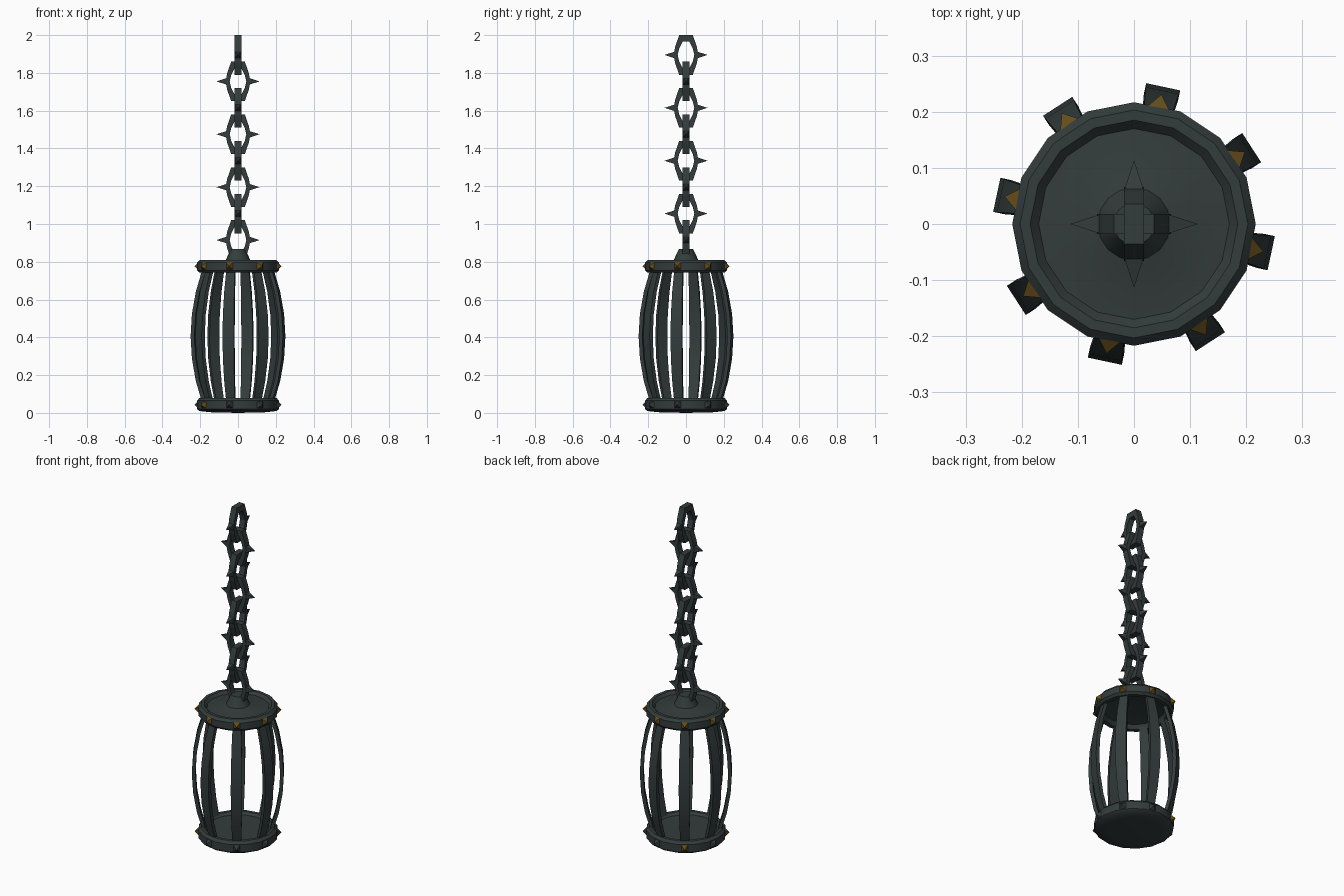
import bpy, bmesh, math
from mathutils import Vector, Matrix

if "Cube" in bpy.data.objects:
    bpy.data.objects.remove(bpy.data.objects["Cube"])


def mat(name, col):
    m = bpy.data.materials.new(name)
    m.diffuse_color = (*col, 1)
    m.use_nodes = True
    m.node_tree.nodes["Principled BSDF"].inputs["Base Color"].default_value = m.diffuse_color
    return m


iron = mat("dark_iron", (0.034, 0.045, 0.045))
brass = mat("old_brass", (0.13, 0.075, 0.012))


def make(name, verts, faces, material, smooth=None):
    me = bpy.data.meshes.new(name)
    me.from_pydata([tuple(v) for v in verts], [], faces)
    bm = bmesh.new()
    bm.from_mesh(me)
    bmesh.ops.remove_doubles(bm, verts=bm.verts, dist=1e-5)
    bmesh.ops.recalc_face_normals(bm, faces=bm.faces)
    bm.to_mesh(me)
    bm.free()
    me.materials.append(material)
    ob = bpy.data.objects.new(name, me)
    bpy.context.collection.objects.link(ob)
    if smooth:
        bpy.ops.object.select_all(action='DESELECT')
        ob.select_set(True)
        bpy.context.view_layer.objects.active = ob
        bpy.ops.object.shade_smooth_by_angle(angle=math.radians(smooth))
    return ob


def lathe(name, profile, n=16):
    # revolve an (r, z) profile that starts and ends on the axis
    verts, faces, k = [], [], len(profile)
    for i in range(n):
        a = 2 * math.pi * i / n
        verts += [(r * math.cos(a), r * math.sin(a), z) for r, z in profile]
    for i in range(n):
        j = (i + 1) % n
        for p in range(k - 1):
            a, b, c, d = i * k + p, j * k + p, j * k + p + 1, i * k + p + 1
            if profile[p][0] == 0:
                faces.append((a, c, d))
            elif profile[p + 1][0] == 0:
                faces.append((a, b, d))
            else:
                faces.append((a, b, c, d))
    return make(name, verts, faces, iron, 40)


def spike(name, matrix, half, length, material):
    # four-sided pyramid pointing along local +x
    v = [(0, -half, -half), (0, half, -half), (0, half, half), (0, -half, half), (length, 0, 0)]
    f = [(3, 2, 1, 0), (0, 1, 4), (1, 2, 4), (2, 3, 4), (3, 0, 4)]
    return make(name, [matrix @ Vector(p) for p in v], f, material)


# lid with raised rim and central mount
lathe("cage_lid", [(0, 0.785), (0.10, 0.778), (0.165, 0.765), (0.18, 0.742), (0.205, 0.742),
                   (0.217, 0.755), (0.217, 0.795), (0.203, 0.81), (0.185, 0.81), (0.17, 0.793),
                   (0.12, 0.797), (0.065, 0.81), (0.037, 0.868), (0, 0.868)])
# closed floor with rim
lathe("cage_floor", [(0, 0.0), (0.14, 0.003), (0.205, 0.01), (0.217, 0.02), (0.217, 0.065),
                     (0.203, 0.08), (0.185, 0.08), (0.17, 0.066), (0, 0.066)])

# bowed flat bars and rim studs
for i in range(8):
    ang = math.radians(33 + 45 * i)
    rot = Matrix.Rotation(ang, 4, 'Z')
    verts, faces, seg = [], [], 6
    for s in range(seg + 1):
        t = s / seg
        z = 0.05 + 0.71 * t
        bow = 1 - (2 * t - 1) ** 2
        r = 0.188 + 0.062 * bow
        w = 0.023 + 0.008 * bow
        verts += [rot @ Vector(p) for p in
                  ((r - 0.02, -w, z), (r, -w, z), (r, w, z), (r - 0.02, w, z))]
        if s:
            o = 4 * (s - 1)
            faces += [(o + q, o + (q + 1) % 4, o + 4 + (q + 1) % 4, o + 4 + q) for q in range(4)]
    faces += [(3, 2, 1, 0), tuple(4 * seg + q for q in range(4))]
    make(f"cage_bar_{i}", verts, faces, iron, 30)
    place = rot @ Matrix.Translation((0.208, 0, 0.777))
    spike(f"upper_stud_{i}", place, 0.022, 0.028, brass)
    place = rot @ Matrix.Translation((0.208, 0, 0.043))
    spike(f"lower_stud_{i}", place, 0.022, 0.028, brass if i in (2, 4) else iron)

# chain: angular links alternating by a quarter turn, spiked on both sides
quarter_out = [(0.036, 0.105), (0.057, 0.045), (0.066, 0.0)]
quarter_in = [(0.018, 0.07), (0.036, 0.034), (0.044, 0.0)]


def ring(q):
    right = q + [(x, -z) for x, z in reversed(q[:-1])]
    return right + [(-x, z) for x, z in reversed(right)]


outer, inner = ring(quarter_out), ring(quarter_in)
n = len(outer)
for i in range(8):
    m = Matrix.Translation((0, 0, 1.895 - 0.14 * i)) @ Matrix.Rotation(math.pi / 2 * ((i + 1) % 2), 4, 'Z')
    verts = [m @ Vector((x, y, z)) for pts, y in
             ((outer, -0.018), (inner, -0.018), (inner, 0.018), (outer, 0.018)) for x, z in pts]
    faces = []
    for k in range(n):
        j = (k + 1) % n
        for a in range(4):
            b = (a + 1) % 4
            faces.append((a * n + k, a * n + j, b * n + j, b * n + k))
    make(f"chain_link_{i}", verts, faces, iron)
    for side in (0, 1):
        place = m @ Matrix.Rotation(math.pi * side, 4, 'Z') @ Matrix.Translation((0.058, 0, 0))
        spike(f"link_spike_{i}_{side}", place, 0.018, 0.056, iron)
